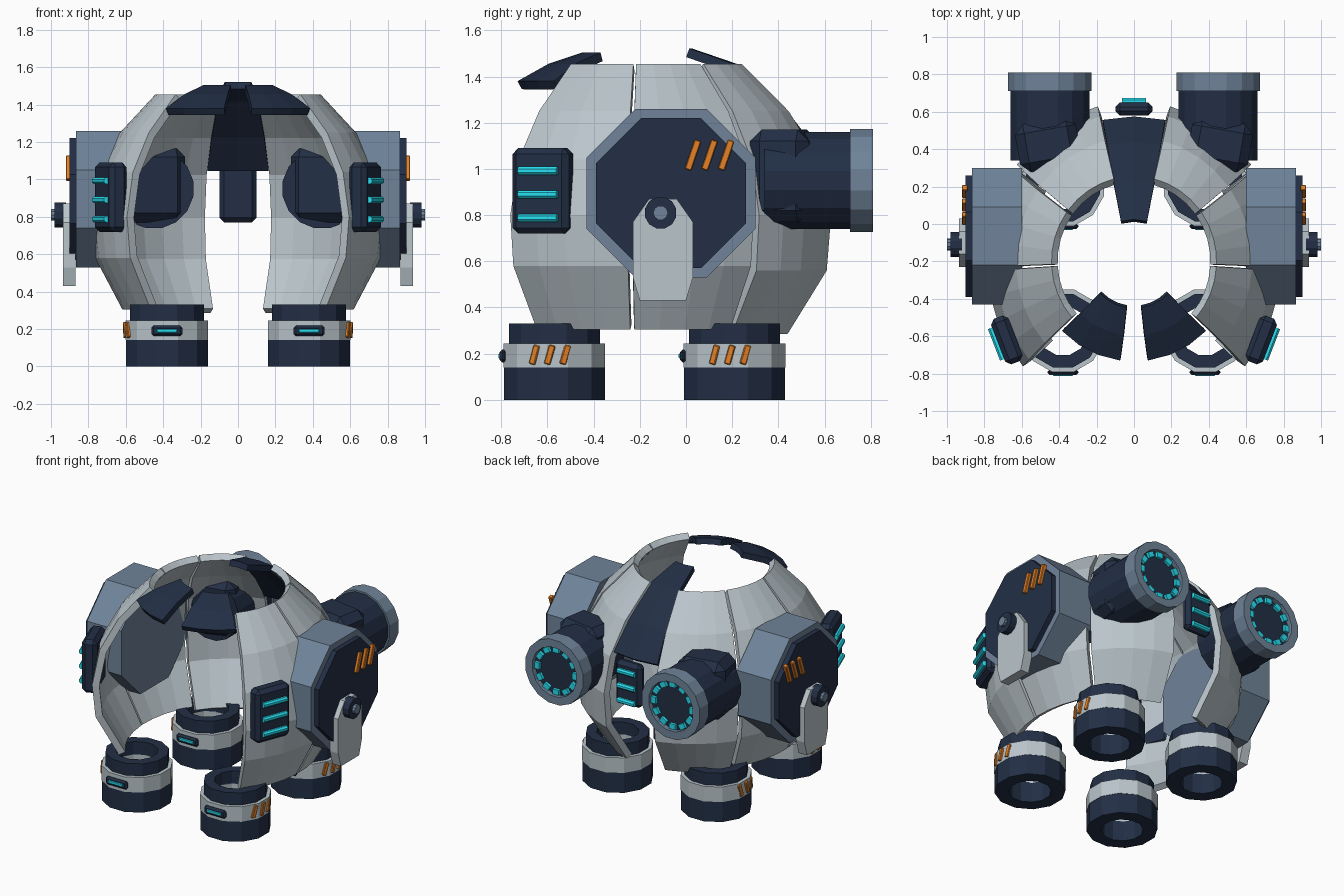
import bpy, bmesh
from math import radians, sin, cos, pi
from mathutils import Matrix

if "Cube" in bpy.data.objects:
    bpy.data.objects.remove(bpy.data.objects["Cube"])

CY = -0.2  # y of the shell axis
T, R = Matrix.Translation, Matrix.Rotation


def mat(name, *rgb):
    m = bpy.data.materials.new(name)
    m.diffuse_color = (*rgb, 1)
    m.use_nodes = True
    m.node_tree.nodes["Principled BSDF"].inputs["Base Color"].default_value = m.diffuse_color
    return m


LIGHT = mat("light_panel", .49, .56, .60)
STEEL = mat("steel_blue", .16, .23, .32)
DARK = mat("dark_navy", .016, .028, .060)
CYAN = mat("cyan_light", .02, .75, .90)
ORANGE = mat("orange_mark", .78, .22, .02)


def finish(name, bm, m, matrix=None, mirror=True, thick=0, fix=True):
    if matrix:
        bm.transform(matrix)
    if fix:
        bmesh.ops.recalc_face_normals(bm, faces=bm.faces)
    me = bpy.data.meshes.new(name)
    bm.to_mesh(me)
    bm.free()
    me.materials.append(m)
    ob = bpy.data.objects.new(name, me)
    bpy.context.collection.objects.link(ob)
    if thick:
        s = ob.modifiers.new("thickness", 'SOLIDIFY')
        s.thickness, s.offset, s.use_even_offset = thick, -1, True
    if mirror:
        mm = ob.modifiers.new("mirror", 'MIRROR')
        mm.use_mirror_merge = False
    return ob


def box(name, size, matrix, m, bevel=0, mirror=True):
    bm = bmesh.new()
    bmesh.ops.create_cube(bm, size=1)
    bmesh.ops.scale(bm, vec=size, verts=bm.verts)
    if bevel:
        bmesh.ops.bevel(bm, geom=bm.edges[:], offset=bevel, segments=1, affect='EDGES')
    return finish(name, bm, m, matrix, mirror)


def tube(name, ro, ri, z0, z1, n, matrix, m, mirror=True):
    """Ring with a hole, or a solid cylinder when ri is 0."""
    bm = bmesh.new()
    loops = []
    for r, z in ([(ro, z0), (ro, z1), (ri, z1), (ri, z0)] if ri else [(ro, z0), (ro, z1)]):
        loops.append([bm.verts.new((r * cos((i + .5) * 2 * pi / n), r * sin((i + .5) * 2 * pi / n), z))
                      for i in range(n)])
    for k in range(len(loops) if ri else 1):
        a, b = loops[k], loops[(k + 1) % len(loops)]
        for i in range(n):
            j = (i + 1) % n
            bm.faces.new((a[i], a[j], b[j], b[i]))
    if not ri:
        bm.faces.new(loops[0])
        bm.faces.new(loops[1])
    return finish(name, bm, m, matrix, mirror)


def prism(name, pts, x0, x1, m):
    """Outline in the y-z plane pushed along x."""
    bm = bmesh.new()
    f = bm.faces.new([bm.verts.new((x0, y, z)) for y, z in pts])
    ext = bmesh.ops.extrude_face_region(bm, geom=[f])
    bmesh.ops.translate(bm, vec=(x1 - x0, 0, 0),
                        verts=[v for v in ext['geom'] if isinstance(v, bmesh.types.BMVert)])
    return finish(name, bm, m)


def octagon(y0, y1, z0, z1, c):
    return [(y0 + c, z0), (y1 - c, z0), (y1, z0 + c), (y1, z1 - c),
            (y1 - c, z1), (y0 + c, z1), (y0, z1 - c), (y0, z0 + c)]


def sector(name, rows, seg, thick, m, mirror=True):
    """Curved plate: rows of (radius, z, start angle, end angle, x squash), bottom to top."""
    bm = bmesh.new()
    grid = []
    for r, z, a0, a1, sx in rows:
        az = [radians(a0 + (a1 - a0) * i / seg) for i in range(seg + 1)]
        grid.append([bm.verts.new((sx * r * cos(a), CY + r * sin(a), z)) for a in az])
    for a, b in zip(grid, grid[1:]):
        for i in range(seg):
            bm.faces.new((a[i], a[i + 1], b[i + 1], b[i]))
    return finish(name, bm, m, None, mirror, thick, fix=False)


# Shell: three curved panels on each side, slightly narrow in x towards the bottom
PROFILE = [(.68, .305, .91), (.835, .58, .915), (.855, .80, .92),
           (.80, 1.04, .93), (.665, 1.25, .95), (.455, 1.455, .97)]
for name, a0, a1, drop in (("front", -41, -3.5, 0), ("middle", -2, 35.2, 0), ("rear", 37.2, 75.8, .02)):
    sector(f"shell_panel_{name}", [(r - (drop if z < .4 else 0), z - (drop if z < .6 else 0), a0, a1, sx)
                                   for r, z, sx in PROFILE], 4, .045, LIGHT)

# Dark roof plates at the front and dark spine at the back
sector("roof_plate", [(.535, 1.38, -82, -44, 1), (.40, 1.455, -82, -44, 1), (.25, 1.505, -81, -43, 1)],
       3, .04, DARK)
sector("rear_spine", [(r, z, 90 - h, 90 + h, 1) for r, z, h in
                      ((.775, 1.07, 12.5), (.64, 1.25, 13), (.435, 1.45, 14.5), (.225, 1.522, 18))],
       2, .04, DARK, mirror=False)

# Side pods with cover plate, hanging bracket and pivot
prism("side_pod", octagon(-.43, .30, .53, 1.26, .21), .60, .865, STEEL)
prism("pod_cover", octagon(-.39, .26, .57, 1.22, .195), .86, .90, DARK)
prism("pod_bracket", [(-.20, .43), (0, .43), (.03, .53), (.03, .77), (-.04, .87),
                      (-.16, .87), (-.23, .77), (-.23, .53)], .87, .935, LIGHT)
PIVOT = T((0, -.11, .81)) @ R(pi / 2, 4, 'Y')
tube("pivot_hub", .07, 0, .92, .98, 12, PIVOT, DARK)
tube("pivot_pin", .032, 0, .97, 1.0, 10, PIVOT, STEEL)
for i in range(3):
    box(f"pod_mark_{i}", (.03, .03, .135), T((.905, .03 + .072 * i, 1.06)) @ R(-.33, 4, 'X'), ORANGE, .004)


# Light modules: dark pad with three glowing bars
def light_module(name, loc, az, width, height, depth, bar, mirror):
    base = T(loc) @ R(radians(az), 4, 'Z')
    box(name + "_pad", (depth, width, height), base, DARK, .025, mirror)
    for i in (-1, 0, 1):
        tube(f"{name}_bar_{i + 1}", .019, 0, -bar / 2, bar / 2, 8,
             base @ T((depth / 2 + .006, 0, i * .102 - .015)) @ R(pi / 2, 4, 'X'), CYAN, mirror)


light_module("front_light", (.68, -.62, .905), -21, .26, .37, .10, .18, True)
light_module("rear_light", (0, .615, .92), 90, .20, .30, .07, .13, False)

# Rear thrusters
AXIS = T((.45, 0, .95)) @ R(-pi / 2, 4, 'X')
box("thruster_mount", (.33, .26, .40), T((.46, .425, .97)) @ R(radians(-10), 4, 'Z'), DARK, .05)
tube("thruster_body", .215, 0, .34, .72, 16, AXIS, DARK)
tube("thruster_collar", .227, .172, .71, .81, 16, AXIS, STEEL)
tube("thruster_core", .174, 0, .71, .775, 16, AXIS, DARK)
for i in range(12):
    box(f"thruster_glow_{i}", (.036, .046, .03),
        AXIS @ R(i * pi / 6, 4, 'Z') @ T((.146, 0, .78)), CYAN)

# Four ring feet with a light band, front lamp and side marks
for name, y in (("front", -.57), ("rear", .21)):
    foot = T((.38, y, 0))
    tube(name + "_foot_base", .226, .135, 0, .145, 12, foot, DARK)
    tube(name + "_foot_band", .228, .135, .14, .245, 12, foot, LIGHT)
    tube(name + "_foot_top", .204, .135, .24, .33, 12, foot, DARK)
    box(name + "_foot_lamp_case", (.165, .03, .056), foot @ T((0, -.222, .19)), DARK, .012)
    box(name + "_foot_lamp", (.11, .02, .022), foot @ T((0, -.232, .19)), CYAN, .004)
    for i in (-1, 0, 1):
        box(f"{name}_foot_mark_{i + 1}", (.03, .028, .085),
            foot @ T((0, 0, .195)) @ R(i * .3 - .09, 4, 'Z') @ T((.219, 0, 0)) @ R(-.28, 4, 'X'),
            ORANGE, .004)
